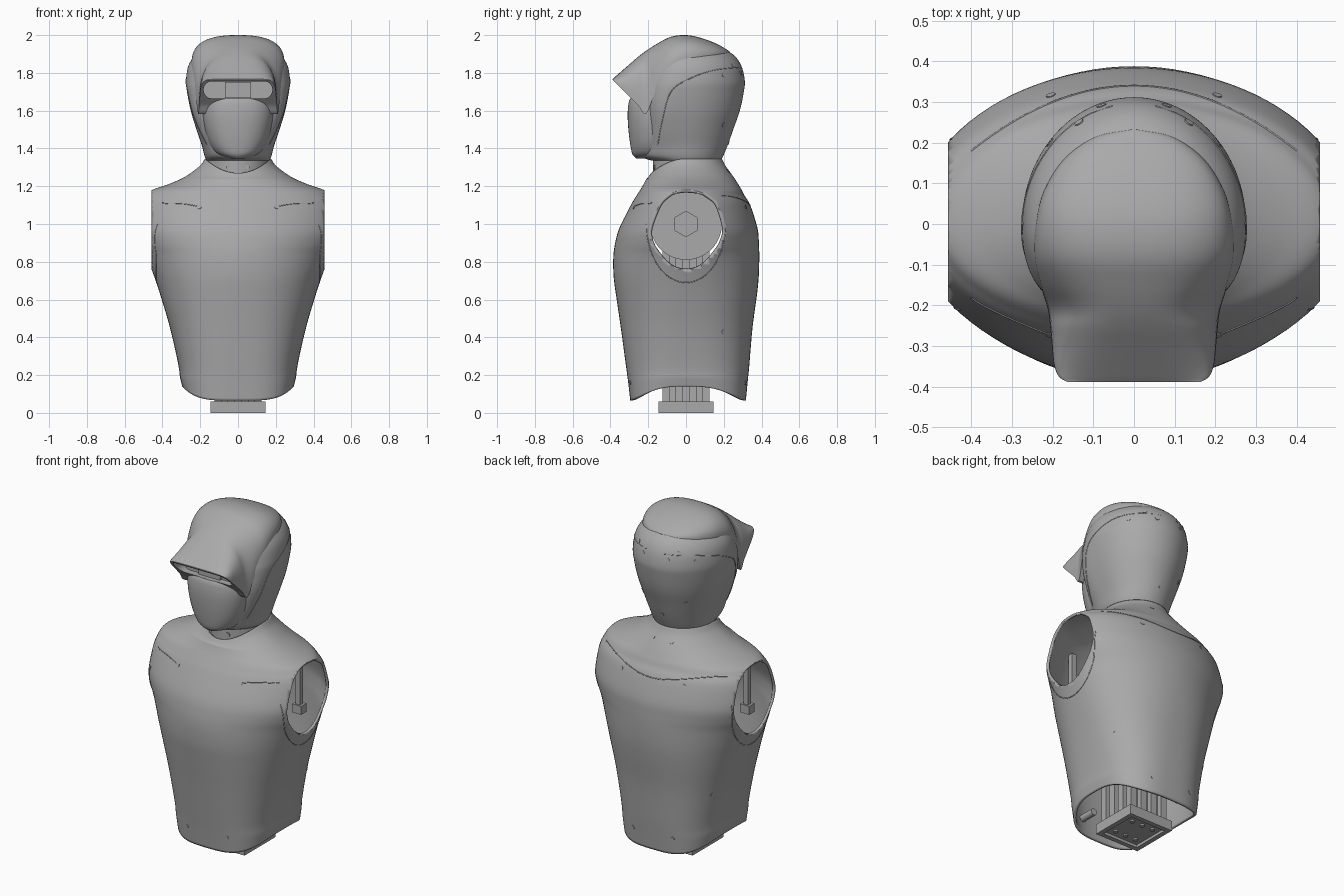
import bpy, bmesh, math
from mathutils import Vector, Matrix
from mathutils.bvhtree import BVHTree

cube = bpy.data.objects.get("Cube")
if cube:
    bpy.data.objects.remove(cube)

GREY = (0.4, 0.4, 0.4, 1)
grey = bpy.data.materials.new("plain grey")
grey.use_nodes = True
grey.diffuse_color = GREY
grey.node_tree.nodes["Principled BSDF"].inputs["Base Color"].default_value = GREY


def finish(name, bm, smooth=True):
    mesh = bpy.data.meshes.new(name)
    bm.to_mesh(mesh)
    bm.free()
    mesh.materials.append(grey)
    ob = bpy.data.objects.new(name, mesh)
    bpy.context.collection.objects.link(ob)
    if smooth:
        bpy.ops.object.select_all(action="DESELECT")
        ob.select_set(True)
        bpy.context.view_layer.objects.active = ob
        bpy.ops.object.shade_smooth_by_angle(angle=math.radians(35))
    return ob


def spline(rows, steps=5):
    """Catmull-Rom interpolation of rows of parameters."""
    out = []
    last = len(rows) - 1
    for i in range(last):
        p0, p1, p2, p3 = (rows[min(max(i + k, 0), last)] for k in (-1, 0, 1, 2))
        for s in range(steps):
            t = s / steps
            out.append([b + t / 2 * (c - a + t * (2*a - 5*b + 4*c - d + t * (3*b - a - 3*c + d)))
                        for a, b, c, d in zip(p0, p1, p2, p3)])
    return out + [list(rows[-1])]


def loft(rings, caps=True):
    bm = bmesh.new()
    loops = [[bm.verts.new(p) for p in ring] for ring in rings]
    n = len(loops[0])
    for low, high in zip(loops, loops[1:]):
        for j in range(n):
            k = (j + 1) % n
            bm.faces.new((low[j], low[k], high[k], high[j]))
    if caps:
        bm.faces.new(loops[0][::-1])
        bm.faces.new(loops[-1])
        bmesh.ops.recalc_face_normals(bm, faces=bm.faces)
    return bm


def power(v, e):
    return math.copysign(abs(v) ** e, v)


def oval(z, half, front, back, square=2, square_back=2, mid=0, shift=None, n=96):
    """Horizontal ring whose front and back halves can be squared off."""
    ring = []
    for i in range(n):
        ang = math.tau * i / n
        c, s = math.cos(ang), math.sin(ang)
        e = 2 / (square if s < 0 else square_back)
        y = mid + power(s, e) * (mid - front if s < 0 else back - mid)
        ring.append((half * power(c, e), y, z + (shift(z, c, s) if shift else 0)))
    return ring


def box(bm, x, y, z, sx, sy, sz):
    bmesh.ops.create_cube(bm, size=1, matrix=Matrix.Translation((x, y, z)) @ Matrix.Diagonal((sx, sy, sz, 1)))


def rod(bm, at, direction, radius, depth, sides=24):
    turn = Vector(direction).to_track_quat("Z", "Y").to_matrix().to_4x4()
    bmesh.ops.create_cone(bm, cap_ends=True, segments=sides, radius1=radius, radius2=radius,
                          depth=depth, matrix=Matrix.Translation(at) @ turn)


# Torso shell: half width, front and back at each height
TORSO = [(.065, .295, -.295, .317), (.16, .307, -.306, .326), (.25, .315, -.318, .335),
         (.45, .36, -.345, .352), (.62, .41, -.37, .375), (.72, .443, -.383, .385),
         (.82, .481, -.385, .388), (.9, .52, -.375, .386), (.98, .54, -.352, .378),
         (1.1, .522, -.292, .34), (1.15, .49, -.262, .31), (1.18, .455, -.243, .295),
         (1.21, .37, -.225, .277), (1.24, .3, -.21, .258), (1.27, .25, -.2, .237),
         (1.31, .2, -.192, .208), (1.345, .175, -.185, .19)]


def hem(z, c, s):
    """Arched lower hem at the sides, dipped collar at the front."""
    arch = abs(c) ** 3 * max(0, 1 - (z - .065) / .15)
    dip = max(0, -s) ** 2 * max(0, (z - 1.24) / .105)
    return .075 * (arch - dip)


rings = []
for row in spline(TORSO):
    square = 2 + max(0, .85 - row[0]) * 1.1  # squarer towards the waist
    rings.append(oval(*row, square, square, shift=hem))
bm = loft(rings, caps=False)
for side in (1, -1):  # flat arm openings
    bmesh.ops.bisect_plane(bm, geom=bm.verts[:] + bm.edges[:] + bm.faces[:],
                           plane_co=(side * .457, 0, 0), plane_no=(side, 0, 0), clear_outer=True)
torso_tree = BVHTree.FromBMesh(bm)
torso = finish("torso_shell", bm)
wall = torso.modifiers.new("wall", "SOLIDIFY")
wall.thickness = .015
wall.offset = -1

# Neck and head shell
finish("neck", loft([oval(z, .165, -.175, .17) for z in (1.2, 1.37)]))
HEAD = [(1.335, .165, -.18, .185, 2), (1.36, .177, -.24, .197, 2.1), (1.42, .193, -.235, .222, 2.5),
        (1.5, .22, -.215, .25, 3.3), (1.6, .25, -.21, .285, 3.8), (1.7, .27, -.22, .306, 3),
        (1.76, .275, -.23, .311, 2.4), (1.84, .262, -.23, .292, 2), (1.9, .22, -.19, .246, 2),
        (1.945, .15, -.13, .16, 2), (1.97, .08, -.07, .08, 2), (1.98, .01, -.01, .01, 2)]
bm = loft([oval(*row) for row in spline(HEAD)])
head_tree = BVHTree.FromBMesh(bm)
finish("head_shell", bm)

# Face panel
FACE = [(1.348, .05, -.265), (1.37, .11, -.284), (1.42, .148, -.295), (1.5, .175, -.305),
        (1.58, .188, -.309), (1.64, .185, -.304), (1.665, .17, -.295)]
finish("face_panel", loft([oval(z, w, f, -.1, 2.3, mid=-.15) for z, w, f in spline(FACE)]))

# Crown with visor: arches from back to tip (y, half width, top, bottom, roundness)
CROWN = [(.232, .01, 1.912, 1.9, .8), (.215, .095, 1.924, 1.895, .8), (.16, .172, 1.955, 1.89, .8),
         (.08, .222, 1.985, 1.88, .8), (0, .242, 2, 1.865, .8), (-.08, .246, 1.991, 1.82, .8),
         (-.15, .23, 1.956, 1.73, .78), (-.21, .212, 1.918, 1.585, .72), (-.255, .206, 1.884, 1.63, .68),
         (-.3, .202, 1.845, 1.675, .66), (-.345, .197, 1.806, 1.72, .66), (-.375, .185, 1.78, 1.75, .7),
         (-.388, .165, 1.768, 1.763, .8)]
arches = []
for y, w, top, low, e in spline(CROWN):
    turns = [math.pi * i / 40 for i in range(41)]
    arches.append([(w * power(math.cos(a), e), y, low + (top - low) * abs(math.sin(a)) ** e)
                   for a in turns])
crown = finish("crown_visor", loft(arches))

# Visor slot cutter and the sensor block behind it
slot = []
for i in range(32):
    a = math.tau * (i + .5) / 32
    c = math.cos(a)
    slot.append((math.copysign(.14, c) + .042 * c, 1.71 + .045 * math.sin(a)))
cutter = finish("slot_cutter", loft([[(x, y, z) for x, z in slot] for y in (-.5, -.25)]), False)
cutter.hide_render = True
cutter.hide_viewport = True
cut = crown.modifiers.new("slot", "BOOLEAN")
cut.object = cutter
cut.solver = "EXACT"
bm = bmesh.new()
box(bm, 0, -.25, 1.71, .14, .04, .085)
finish("visor_sensor", bm, False)


# Seam lines and screws projected on the shells
def seam(name, tree, points, direction):
    data = bpy.data.curves.new(name, "CURVE")
    data.dimensions = "3D"
    data.bevel_depth = .0025
    data.bevel_resolution = 1
    hits = [tree.ray_cast(Vector(p), Vector(direction))[0] for p in points]
    hits = [h for h in hits if h]
    line = data.splines.new("POLY")
    line.points.add(len(hits) - 1)
    for point, hit in zip(line.points, hits):
        point.co = (*hit, 1)
    data.materials.append(grey)
    bpy.context.collection.objects.link(bpy.data.objects.new(name, data))


UNIT = [i / 60 for i in range(61)]
seam("back_shoulder_seam", torso_tree,
     [(.8 * t - .4, .34 - .16 * abs(2 * t - 1) ** 2, 3) for t in UNIT], (0, 0, -1))
for side, word in ((1, "left"), (-1, "right")):
    into = (-side, 0, 0)
    seam(word + "_front_shoulder_seam", torso_tree,
         [(side * (.4 - .2 * t), -.18 - .095 * t ** .8, 3) for t in UNIT], (0, 0, -1))
    seam(word + "_arm_seam", torso_tree,
         [(side * 2, .21 * math.cos(math.pi * t), 1.0 - .31 * math.sin(math.pi * t)) for t in UNIT], into)
    hood = spline([(-.15, 1.42), (-.125, 1.55), (-.08, 1.7), (.02, 1.77), (.15, 1.815), (.29, 1.83)])
    seam(word + "_hood_seam", head_tree, [(side * 2, y, z) for y, z in hood], into)

bm = bmesh.new()


def screw(tree, start, direction):
    hit, normal = tree.ray_cast(Vector(start), Vector(direction))[:2]
    if hit:
        rod(bm, hit, normal, .012, .004, 16)


for side in (1, -1):
    for x, z in ((.205, 1.09), (.13, .16)):
        for y in (-2, 2):
            screw(torso_tree, (side * x, y, z), (0, -y, 0))
    screw(torso_tree, (side * .06, 2, 1.28), (0, -1, 0))
    screw(torso_tree, (side * 2, .2, .43), (-side, 0, 0))
    for y, z in ((.2, 1.79), (.2, 1.525), (.25, 1.84)):
        screw(head_tree, (side * 2, y, z), (-side, 0, 0))
    screw(head_tree, (side * .08, 2, 1.8), (0, -1, 0))
    rod(bm, (side * .05, -.167, 1.3), (0, -1, 0), .012, .006, 16)
screw(head_tree, (0, 2, 1.43), (0, -1, 0))
finish("screws", bm)

# Inner spine column on its recessed base plate
bm = bmesh.new()
box(bm, 0, 0, .03, .29, .29, .06)
under = [f for f in bm.faces if f.normal.z < -.9]
bmesh.ops.inset_individual(bm, faces=under, thickness=.04)
bmesh.ops.inset_individual(bm, faces=under, thickness=.002, depth=-.015)
for x in (-.07, 0, .07):
    for y in (-.07, .07):
        rod(bm, (x, y, .012), (0, 0, 1), .013, .012, 16)
finish("base_plate", bm, False)
bm = bmesh.new()
box(bm, 0, 0, .65, .19, .19, 1.18)
for a in (-.105, -.035, .035, .105):
    for edge in (-.11, .11):
        box(bm, a, edge, .65, .04, .03, 1.18)
        box(bm, edge, a, .65, .03, .04, 1.18)
finish("spine_column", bm, False)

# Shoulder drives with bolt circles, and ribs beside the openings
ribs = bmesh.new()
for side, word in ((1, "left"), (-1, "right")):
    bm = bmesh.new()
    axis = (side, 0, 0)
    rod(bm, (side * .12, 0, 1), axis, .19, .06, 64)
    rod(bm, (side * .15, 0, 1), axis, .07, .02, 6)
    for i in range(12):
        a = math.tau * i / 12
        rod(bm, (side * .15, .155 * math.cos(a), 1 + .155 * math.sin(a)), axis, .009, .008, 12)
    for y in (-.085, .085):
        for z in (-.045, .045):
            rod(bm, (side * .15, y, 1 + z), axis, .018, .014, 16)
    finish(word + "_shoulder_drive", bm)
    for y in (-.22, .22):
        box(ribs, side * .25, y, .93, .03, .03, .36)
        box(ribs, side * .25, y, .77, .06, .05, .05)
finish("opening_ribs", ribs, False)

# Standoffs holding the shell
bm = bmesh.new()
for x in (-.13, .13):
    for y in (-.23, .25):
        rod(bm, (x, y, .16), (0, 1, 0), .02, .1)
finish("standoffs", bm)
